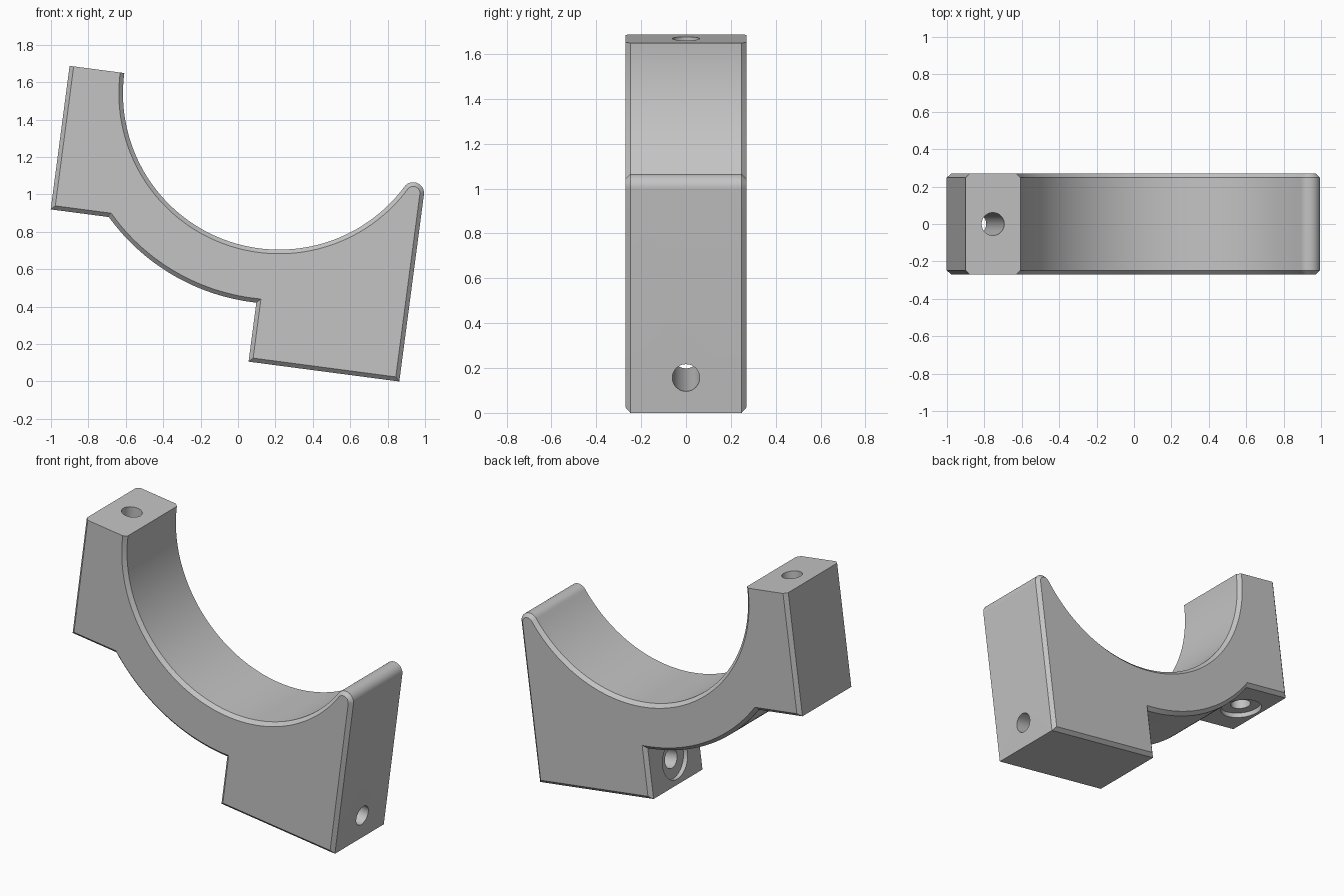
import bpy
import bmesh
from math import radians, sin, cos, acos, asin, atan2, pi, sqrt
from mathutils import Matrix, Vector

if "Cube" in bpy.data.objects:
    bpy.data.objects.remove(bpy.data.objects["Cube"], do_unlink=True)

# Dimensions, measured from the bore axis with the split face level
BORE, OUTER = 0.835, 1.125
HALF_DEPTH, CHAMFER = 0.27, 0.022
LUG_X, LUG_Z = -1.13, -0.774
BLOCK_LEFT, BLOCK_RIGHT, BLOCK_Z = 0.025, 0.838, -1.443
TIP = 0.058
HOLE, SPOT, SPOT_DEPTH = 0.061, 0.125, 0.03
PLACE = Matrix.Translation((0.22, 0, 1.54)) @ Matrix.Rotation(radians(7.5), 4, "Y")

metal = bpy.data.materials.new("plain grey")
metal.use_nodes = True
grey = (0.55, 0.55, 0.55, 1)
metal.diffuse_color = grey
metal.node_tree.nodes["Principled BSDF"].inputs["Base Color"].default_value = grey


def arc(cx, cz, r, start, end, steps):
    angles = [start + (end - start) * i / steps for i in range(steps + 1)]
    return [(cx + r * cos(a), cz + r * sin(a)) for a in angles]


def make_object(name, bm):
    mesh = bpy.data.meshes.new(name)
    bm.to_mesh(mesh)
    bm.free()
    obj = bpy.data.objects.new(name, mesh)
    bpy.context.collection.objects.link(obj)
    return obj


def cylinder(name, centre, axis, radius, length):
    bm = bmesh.new()
    turn = Vector(axis).to_track_quat("Z", "Y").to_matrix().to_4x4()
    bmesh.ops.create_cone(bm, cap_ends=True, segments=48, radius1=radius, radius2=radius,
                          depth=length, matrix=Matrix.Translation(centre) @ turn)
    return make_object(name, bm)


def cut(body, cutter):
    cutter.hide_render = True
    mod = body.modifiers.new("cut", "BOOLEAN")
    mod.operation = "DIFFERENCE"
    mod.solver = "EXACT"
    mod.object = cutter
    bpy.ops.object.modifier_apply(modifier=mod.name)
    bpy.data.objects.remove(cutter, do_unlink=True)


# Side profile: lug, outer arc, block, rounded tip, bore
tip_x = BLOCK_RIGHT - TIP
tip_z = -sqrt((BORE + TIP) ** 2 - tip_x ** 2)
profile = [(LUG_X, 0), (LUG_X, LUG_Z)]
profile += arc(0, 0, OUTER, -pi - asin(LUG_Z / OUTER), -acos(BLOCK_LEFT / OUTER), 48)
profile += [(BLOCK_LEFT, BLOCK_Z), (BLOCK_RIGHT, BLOCK_Z)]
profile += arc(tip_x, tip_z, TIP, 0, atan2(-tip_z, -tip_x), 24)
profile += arc(0, 0, BORE, atan2(tip_z, tip_x), -pi, 96)[1:]

# Extrude the profile through the depth
bm = bmesh.new()
face = bm.faces.new([bm.verts.new((x, -HALF_DEPTH, z)) for x, z in profile])
grown = bmesh.ops.extrude_face_region(bm, geom=[face])["geom"]
bmesh.ops.translate(bm, vec=(0, 2 * HALF_DEPTH, 0),
                    verts=[g for g in grown if isinstance(g, bmesh.types.BMVert)])
bmesh.ops.recalc_face_normals(bm, faces=bm.faces)

# Chamfer both outlines, leaving the split face sharp
rims = [e for e in bm.edges
        if abs(e.verts[0].co.y - e.verts[1].co.y) < 1e-5
        and not all(abs(v.co.z) < 1e-4 for v in e.verts)]
bmesh.ops.bevel(bm, geom=rims, offset=CHAMFER, offset_type="OFFSET", segments=1,
                affect="EDGES", clamp_overlap=False)
saddle = make_object("saddle_bracket", bm)
saddle.data.materials.append(metal)
bpy.context.view_layer.objects.active = saddle
saddle.select_set(True)

# Bolt holes with shallow spot faces: one down the lug, one across the block
lug_mid = (LUG_X - BORE) / 2
block_mid = -1.285
cut(saddle, cylinder("lug_hole", (lug_mid, 0, -0.4), (0, 0, 1), HOLE, 2))
cut(saddle, cylinder("lug_spot", (lug_mid, 0, LUG_Z), (0, 0, 1), SPOT, 2 * SPOT_DEPTH))
cut(saddle, cylinder("block_hole", (0.4, 0, block_mid), (1, 0, 0), HOLE, 2))
cut(saddle, cylinder("block_spot", (BLOCK_LEFT, 0, block_mid), (1, 0, 0), SPOT, 2 * SPOT_DEPTH))

# Tilt into place and shade
saddle.data.transform(PLACE)
bpy.ops.object.shade_smooth_by_angle(angle=radians(30))
